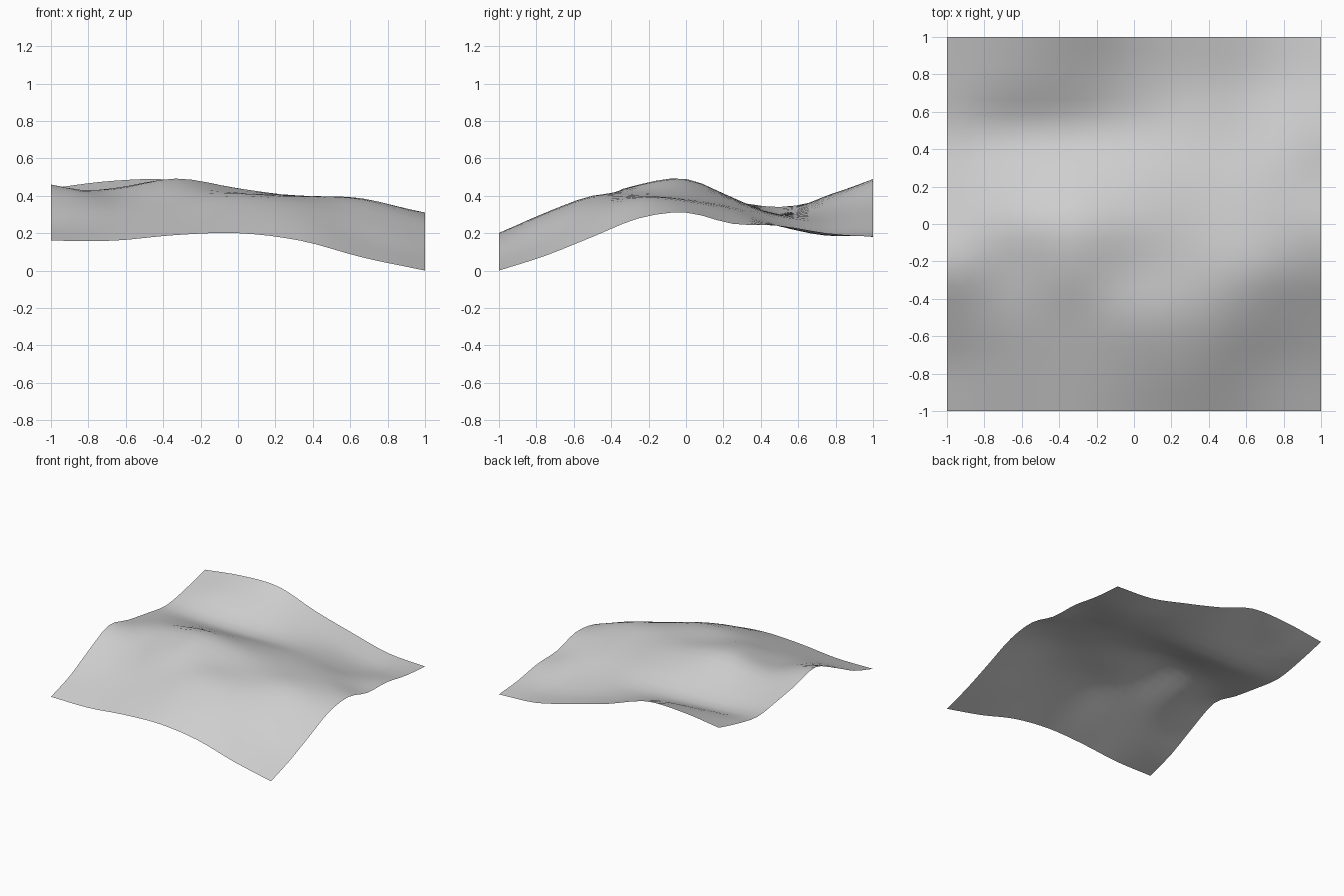
import bpy
import bmesh

default_cube = bpy.data.objects.get("Cube")
if default_cube:
    bpy.data.objects.remove(default_cube, do_unlink=True)

# Cross profiles of the land, front to back, heights in hundredths, evenly spaced
PROFILES = [
    (16, 16, 19, 20, 16, 7, 0),
    (24, 25, 28, 31, 28, 17, 8),
    (36, 34, 37, 40, 37, 29, 18),
    (46, 40, 46, 42, 40, 38, 28),
    (41, 44, 49, 44, 39, 37, 31),
    (37, 38, 39, 38, 35, 32, 25),
    (34, 31, 30, 30, 29, 24, 24),
    (38, 40, 38, 32, 26, 19, 20),
    (44, 48, 48, 37, 28, 20, 18),
]
CELLS = 24


def spline(values, t):
    """Smooth curve through evenly spaced values, with t running from 0 to 1."""
    padded = [2 * values[0] - values[1], *values, 2 * values[-1] - values[-2]]
    place = t * (len(values) - 1)
    i = min(int(place), len(values) - 2)
    f = place - i
    a, b, c, d = padded[i:i + 4]
    slope_in, slope_out = (c - a) / 2, (d - b) / 2
    bend = 3 * (c - b) - 2 * slope_in - slope_out
    twist = 2 * (b - c) + slope_in + slope_out
    return b + f * (slope_in + f * (bend + f * twist))


def height(x, y):
    across = [spline(profile, (x + 1) / 2) for profile in PROFILES]
    return max(0, spline(across, (y + 1) / 2) / 100)


def make_material(name, colour):
    material = bpy.data.materials.new(name)
    material.use_nodes = True
    material.diffuse_color = colour
    shader = next(n for n in material.node_tree.nodes if n.type == "BSDF_PRINCIPLED")
    shader.inputs["Base Color"].default_value = colour
    return material


# Open square sheet, lifted into hills
bm = bmesh.new()
bmesh.ops.create_grid(bm, x_segments=CELLS, y_segments=CELLS, size=1)
for vert in bm.verts:
    vert.co.z = height(vert.co.x, vert.co.y)
for face in bm.faces:
    face.smooth = True
mesh = bpy.data.meshes.new("terrain_sheet")
bm.to_mesh(mesh)
bm.free()

terrain = bpy.data.objects.new("terrain_sheet", mesh)
bpy.context.collection.objects.link(terrain)
mesh.materials.append(make_material("mid_grey", (0.63, 0.63, 0.63, 1)))
